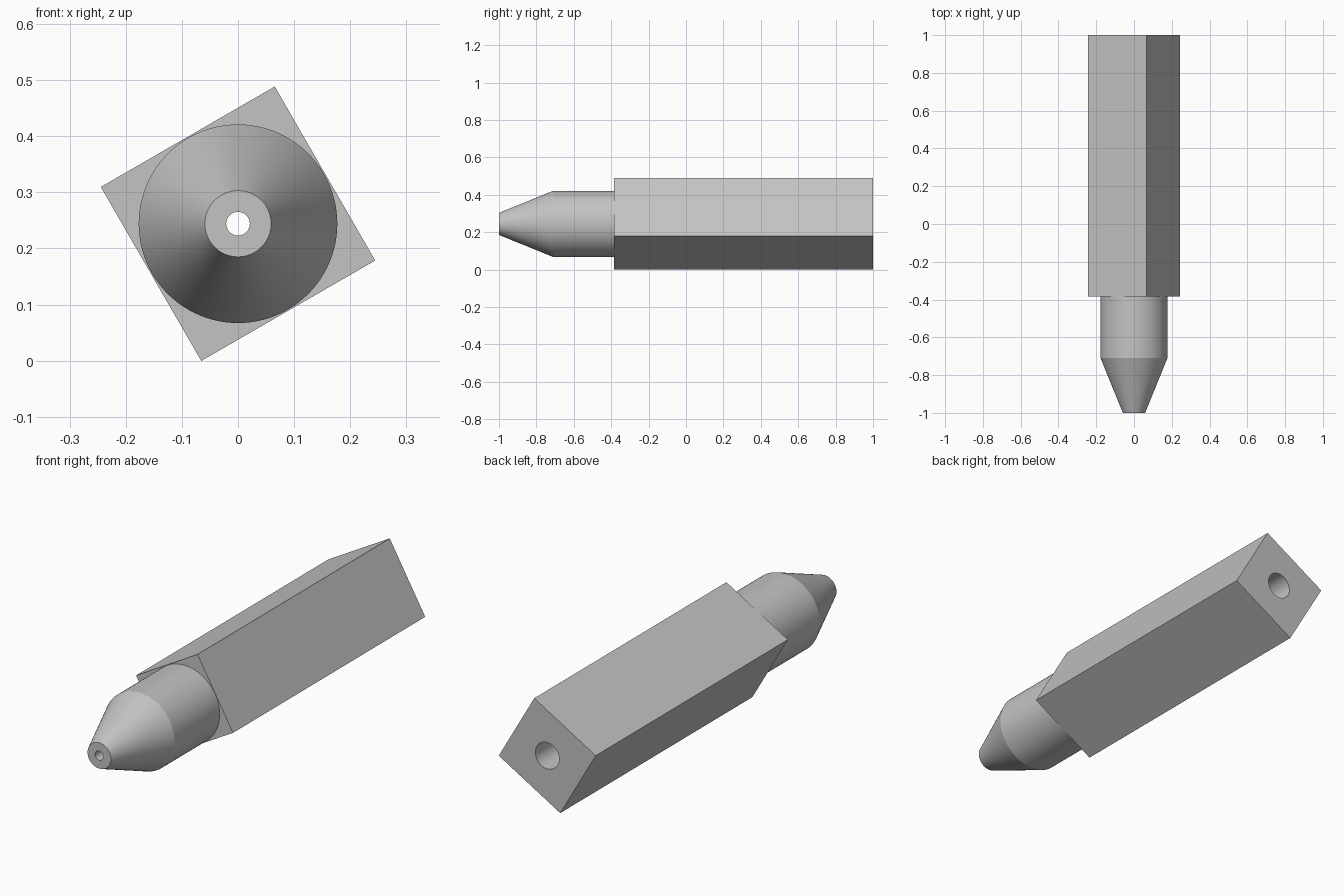
import bpy, bmesh, math

cube = bpy.data.objects.get("Cube")
if cube:
    bpy.data.objects.remove(cube)

SIDES = 96
TILT = math.radians(30)
AXIS_Z = 0.244
HALF = 0.179      # half the width of the square shank
BARREL = 0.177    # radius of the round barrel
TIP = 0.059
BORE = 0.06
ORIFICE = 0.021
STEP, BACK = -0.385, 1.0

metal = bpy.data.materials.new("plain_grey")
metal.use_nodes = True
grey = (0.55, 0.55, 0.55, 1)
metal.diffuse_color = grey
metal.node_tree.nodes["Principled BSDF"].inputs["Base Color"].default_value = grey


def loft(name, rings):
    """Skin a chain of (y, radius, is_square) rings along the y axis."""
    bm = bmesh.new()
    loops = []
    for y, radius, square in rings:
        loop = []
        for i in range(SIDES):
            t = math.tau * i / SIDES
            r = radius / max(abs(math.cos(t)), abs(math.sin(t))) if square else radius
            loop.append(bm.verts.new((r * math.cos(t + TILT), y,
                                      r * math.sin(t + TILT) + AXIS_Z)))
        loops.append(loop)
    for a, b in zip(loops, loops[1:]):
        for i in range(SIDES):
            j = (i + 1) % SIDES
            bm.faces.new((a[i], b[i], b[j], a[j]))
    mesh = bpy.data.meshes.new(name)
    bm.to_mesh(mesh)
    bm.free()
    mesh.materials.append(metal)
    obj = bpy.data.objects.new(name, mesh)
    bpy.context.collection.objects.link(obj)
    bpy.ops.object.select_all(action='DESELECT')
    obj.select_set(True)
    bpy.context.view_layer.objects.active = obj
    bpy.ops.object.shade_smooth_by_angle(angle=math.radians(15))
    return obj


# Square shank: front shoulder, sides, back face and straight bore
loft("square_shank", [
    (STEP, BARREL, False),
    (STEP, HALF, True),
    (BACK, HALF, True),
    (BACK, BORE, False),
    (STEP, BORE, False),
])

# Round nozzle: narrowing bore, flat tip, cone and barrel
loft("tapered_nozzle", [
    (STEP, BORE, False),
    (-0.78, BORE, False),
    (-0.85, ORIFICE, False),
    (-1.0, ORIFICE, False),
    (-1.0, TIP, False),
    (-0.71, BARREL, False),
    (STEP, BARREL, False),
])
